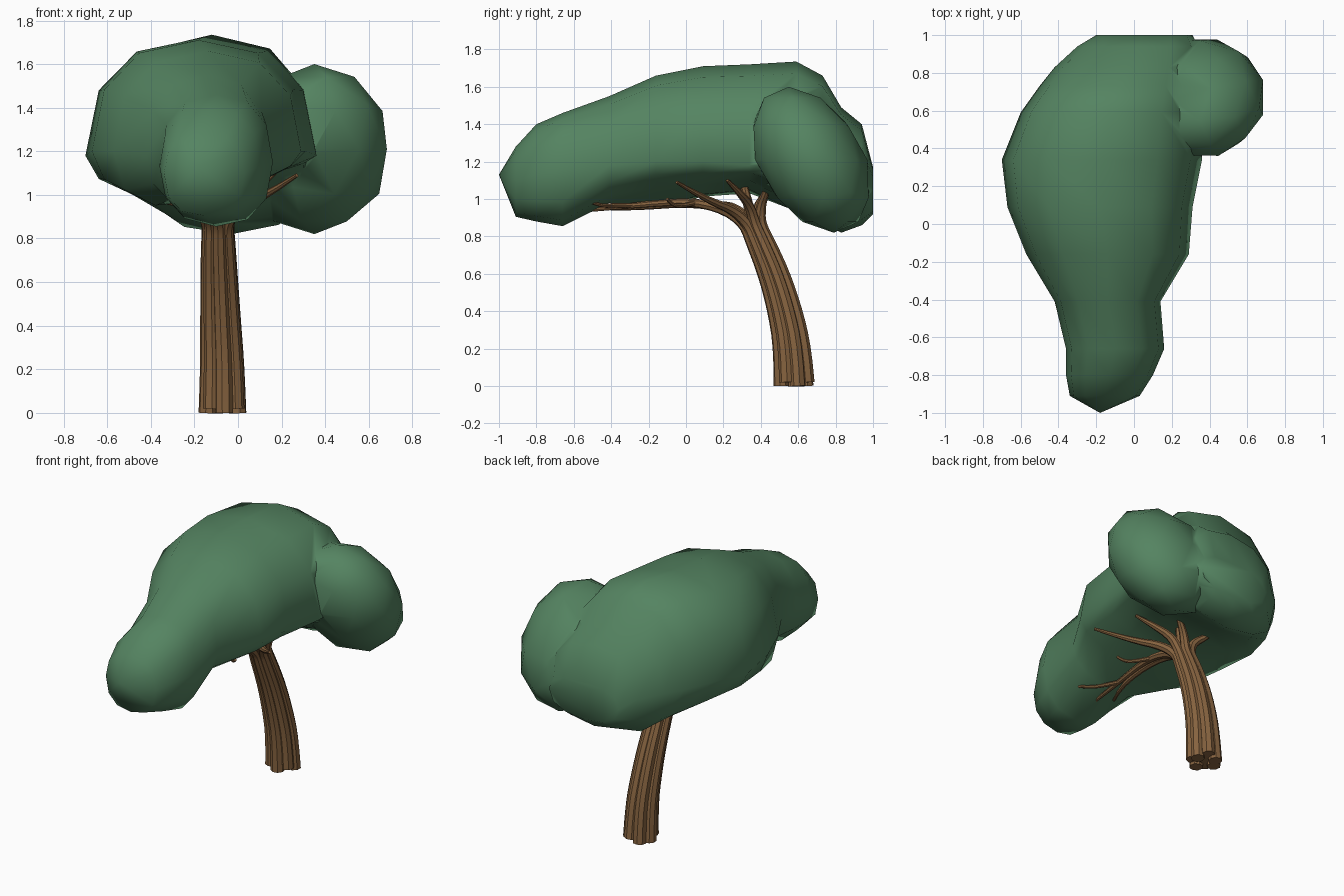
import bpy, bmesh, math
from mathutils import Vector

if "Cube" in bpy.data.objects:
    bpy.data.objects.remove(bpy.data.objects["Cube"])


def material(name, rgb):
    m = bpy.data.materials.new(name)
    m.diffuse_color = (*rgb, 1)
    m.use_nodes = True
    m.node_tree.nodes["Principled BSDF"].inputs["Base Color"].default_value = m.diffuse_color
    return m


def mesh_object(name, bm, mat):
    bmesh.ops.recalc_face_normals(bm, faces=bm.faces)
    me = bpy.data.meshes.new(name)
    bm.to_mesh(me)
    bm.free()
    ob = bpy.data.objects.new(name, me)
    bpy.context.collection.objects.link(ob)
    me.materials.append(mat)
    return ob


def activate(ob):
    bpy.ops.object.select_all(action='DESELECT')
    ob.select_set(True)
    bpy.context.view_layer.objects.active = ob


green = material("leaf_green", (0.09, 0.23, 0.12))
brown = material("bark_brown", (0.24, 0.125, 0.05))

# Canopy body: cross-sections lofted from front to back
# y, left x, right x, widest z, top z, bottom z left, bottom z right
SECTIONS = [
    (-0.91, -0.34, 0.03, 1.10, 1.28, 0.90, 0.91),
    (-0.80, -0.36, 0.10, 1.13, 1.40, 0.88, 0.88),
    (-0.66, -0.36, 0.16, 1.15, 1.46, 0.86, 0.85),
    (-0.41, -0.42, 0.14, 1.18, 1.55, 0.94, 1.02),
    (-0.16, -0.57, 0.29, 1.20, 1.66, 0.87, 1.09),
    (0.09, -0.67, 0.31, 1.20, 1.71, 0.96, 1.09),
    (0.34, -0.70, 0.36, 1.18, 1.72, 0.98, 1.12),
    (0.59, -0.60, 0.36, 1.18, 1.735, 0.92, 0.95),
    (0.73, -0.50, 0.36, 1.16, 1.66, 0.86, 0.88),
    (0.83, -0.42, 0.36, 1.15, 1.49, 0.81, 0.83),
    (0.94, -0.30, 0.34, 1.12, 1.40, 0.86, 0.86),
    (1.00, -0.20, 0.31, 1.05, 1.17, 0.92, 0.92),
]
SIDES = 12


def rounded(v):
    return math.copysign(abs(v) ** 0.85, v)


bm = bmesh.new()
rings = []
for y, xl, xr, zm, zt, zbl, zbr in SECTIONS:
    ring = []
    for i in range(SIDES):
        a = math.tau * i / SIDES
        c, s = rounded(math.cos(a)), rounded(math.sin(a))
        low = zbl + (zbr - zbl) * (c + 1) / 2
        z = zm + s * ((zt - zm) if s > 0 else (zm - low))
        ring.append(bm.verts.new(((xl + xr) / 2 + c * (xr - xl) / 2, y, z)))
    rings.append(ring)
for r0, r1 in zip(rings, rings[1:]):
    for i in range(SIDES):
        j = (i + 1) % SIDES
        bm.faces.new((r0[i], r0[j], r1[j], r1[i]))
tip = bm.verts.new((-0.18, -1.0, 1.13))
for i in range(SIDES):
    bm.faces.new((rings[0][i], rings[0][(i + 1) % SIDES], tip))
bm.faces.new(rings[-1])
canopy = mesh_object("canopy", bm, green)

# Canopy lobe at the back right, leaning back at its base
bm = bmesh.new()
bmesh.ops.create_icosphere(bm, subdivisions=2, radius=1)
for v in bm.verts:
    v.co = Vector((0.35 + 0.35 * v.co.x, 0.67 + 0.30 * v.co.y - 0.12 * v.co.z, 1.21 + 0.39 * v.co.z))
lobe = mesh_object("canopy_side_lobe", bm, green)

activate(canopy)
mod = canopy.modifiers.new("join_lobe", 'BOOLEAN')
mod.operation = 'UNION'
mod.object = lobe
bpy.ops.object.modifier_apply(modifier=mod.name)
bpy.data.objects.remove(lobe)
bpy.ops.object.shade_smooth_by_angle(angle=math.radians(60))

# Trunk: a bundle of strands, each one ending as a branch
TRUNK = [(-0.07, 0.58, 0.0), (-0.07, 0.572, 0.2), (-0.078, 0.532, 0.4),
         (-0.085, 0.472, 0.6), (-0.09, 0.395, 0.78), (-0.09, 0.355, 0.87)]
BRANCHES = [
    (-85, [(-0.10, 0.20, 0.95), (-0.10, 0.0, 0.99), (-0.12, -0.30, 0.965), (-0.13, -0.57, 0.935)]),
    (-135, [(-0.15, 0.20, 0.96), (-0.13, 0.0, 0.98), (-0.14, -0.30, 0.95), (-0.22, -0.45, 0.95)]),
    (175, [(-0.20, 0.24, 0.97), (-0.32, 0.10, 0.96), (-0.42, -0.02, 1.02)]),
    (-35, [(0.0, 0.24, 0.95), (0.12, 0.12, 0.99), (0.27, -0.05, 1.09)]),
    (15, [(-0.01, 0.34, 0.97), (0.10, 0.28, 1.04), (0.17, 0.22, 1.10)]),
    (70, [(-0.06, 0.40, 0.97), (0.0, 0.43, 1.04), (0.05, 0.45, 1.12)]),
    (120, [(-0.15, 0.38, 0.96), (-0.24, 0.42, 1.02), (-0.30, 0.44, 1.10)]),
    (None, [(-0.09, 0.33, 0.98), (-0.09, 0.31, 1.08), (-0.10, 0.29, 1.18)]),
    # short twigs growing off the front branch
    ("twig", [(-0.12, -0.28, 0.965), (-0.08, -0.38, 0.97), (-0.02, -0.44, 0.96), (0.02, -0.50, 0.98)]),
    ("twig", [(-0.10, 0.05, 0.98), (-0.03, -0.02, 0.96), (0.02, -0.08, 0.97), (0.05, -0.10, 1.0)]),
]
cu = bpy.data.curves.new("trunk_and_branches", 'CURVE')
cu.dimensions = '3D'
cu.bevel_depth = 1.0
cu.bevel_resolution = 2
cu.use_fill_caps = True
cu.resolution_u = 3
for n, (angle, path) in enumerate(BRANCHES):
    pts = []
    if angle != "twig":
        for k, p in enumerate(TRUNK):
            t = k / (len(TRUNK) - 1)
            off = 0 if angle is None else 0.070 - 0.028 * t
            a = math.radians(angle or 0)
            lift = 0.02 * (n % 2) if k == 0 else 0
            pts.append((p[0] + off * math.cos(a), p[1] + off * math.sin(a), p[2] + lift, 0.042 - 0.011 * t))
    r0 = 0.014 if angle == "twig" else 0.027
    for k, p in enumerate(path):
        pts.append((*p, r0 + (0.009 - r0) * k / (len(path) - 1)))
    sp = cu.splines.new('NURBS')
    sp.points.add(len(pts) - 1)
    for q, (x, y, z, r) in zip(sp.points, pts):
        q.co = (x, y, z, 1)
        q.radius = r
    sp.order_u = 3
    sp.use_endpoint_u = True
cu.materials.append(brown)
trunk = bpy.data.objects.new("trunk_and_branches", cu)
bpy.context.collection.objects.link(trunk)
activate(trunk)
bpy.ops.object.convert(target='MESH')
bpy.ops.object.shade_smooth_by_angle(angle=math.radians(40))
